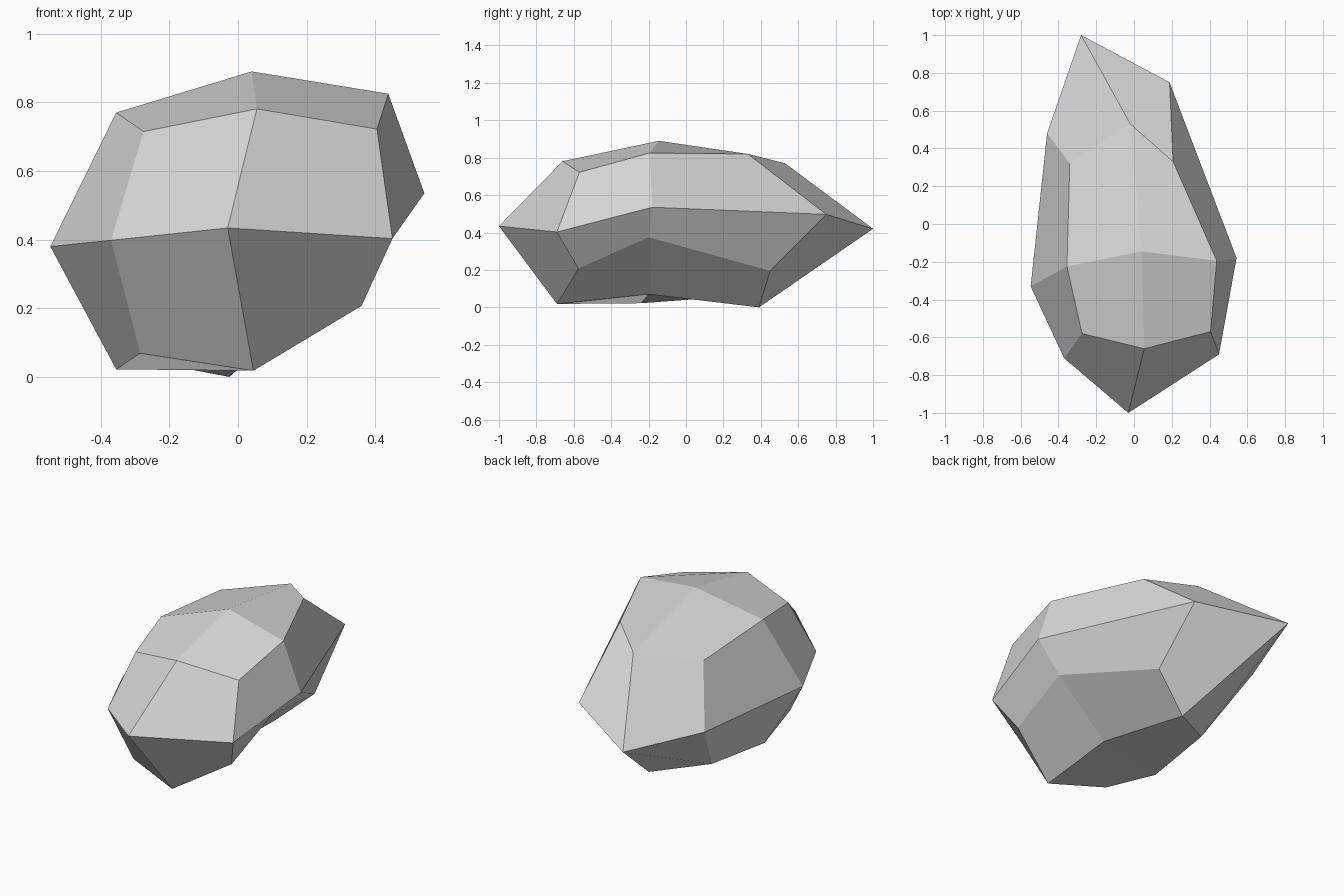
import bpy
import bmesh

# Remove the default cube only
default_cube = bpy.data.objects.get("Cube")
if default_cube:
    bpy.data.objects.remove(default_cube, do_unlink=True)


def make_material(name, colour):
    material = bpy.data.materials.new(name)
    material.use_nodes = True
    material.diffuse_color = colour
    shader = material.node_tree.nodes["Principled BSDF"]
    shader.inputs["Base Color"].default_value = colour
    return material


# Three rings of the boulder, each anticlockwise from the front middle
lower_ring = [(.045, -.69, .018), (.36, -.575, .207), (.375, -.2, .375), (.195, .45, .195),
              (-.025, .39, 0), (-.315, .205, .055), (-.355, -.24, .022), (-.285, -.585, .069)]
middle_ring = [(-.03, -1, .434), (.45, -.69, .403), (.543, -.18, .535), (.188, .75, .497),
               (-.28, 1, .42), (-.46, .48, .39), (-.547, -.33, .38), (-.37, -.71, .398)]
upper_ring = [(.055, -.66, .781), (.405, -.57, .722), (.438, -.195, .825), (.207, .33, .82),
              (-.02, .53, .77), (-.34, .32, .727), (-.355, -.225, .77), (-.275, -.58, .715)]
bottom_centre = (.05, -.2, .07)
top_centre = (.04, -.145, .89)


def bridge_rings(bm, below, above):
    """Join two rings with a band of four-sided facets, creased from upper to next lower."""
    count = len(below)
    for i in range(count):
        j = (i + 1) % count
        bm.faces.new((above[i], below[i], below[j], above[j]))


def cap_ring(bm, ring, centre, first_radial):
    """Close a ring with four facets, creased radially and across the corner in turn."""
    for corner in range(1, len(ring), 2):
        following = ring[(corner + 1) % len(ring)]
        facet = [centre, ring[corner - 1], ring[corner], following]
        if corner % 4 != first_radial:
            facet = facet[1:] + facet[:1]
        bm.faces.new(facet)


# Build the faceted boulder
bm = bmesh.new()
lower, middle, upper = [[bm.verts.new(point) for point in ring]
                        for ring in (lower_ring, middle_ring, upper_ring)]
bridge_rings(bm, lower, middle)
bridge_rings(bm, middle, upper)
cap_ring(bm, lower, bm.verts.new(bottom_centre), 1)
cap_ring(bm, upper, bm.verts.new(top_centre), 3)
bmesh.ops.recalc_face_normals(bm, faces=bm.faces)

mesh = bpy.data.meshes.new("boulder")
bm.to_mesh(mesh)
bm.free()
mesh.materials.append(make_material("stone_grey", (.69, .69, .69, 1)))
boulder = bpy.data.objects.new("boulder", mesh)
bpy.context.collection.objects.link(boulder)
